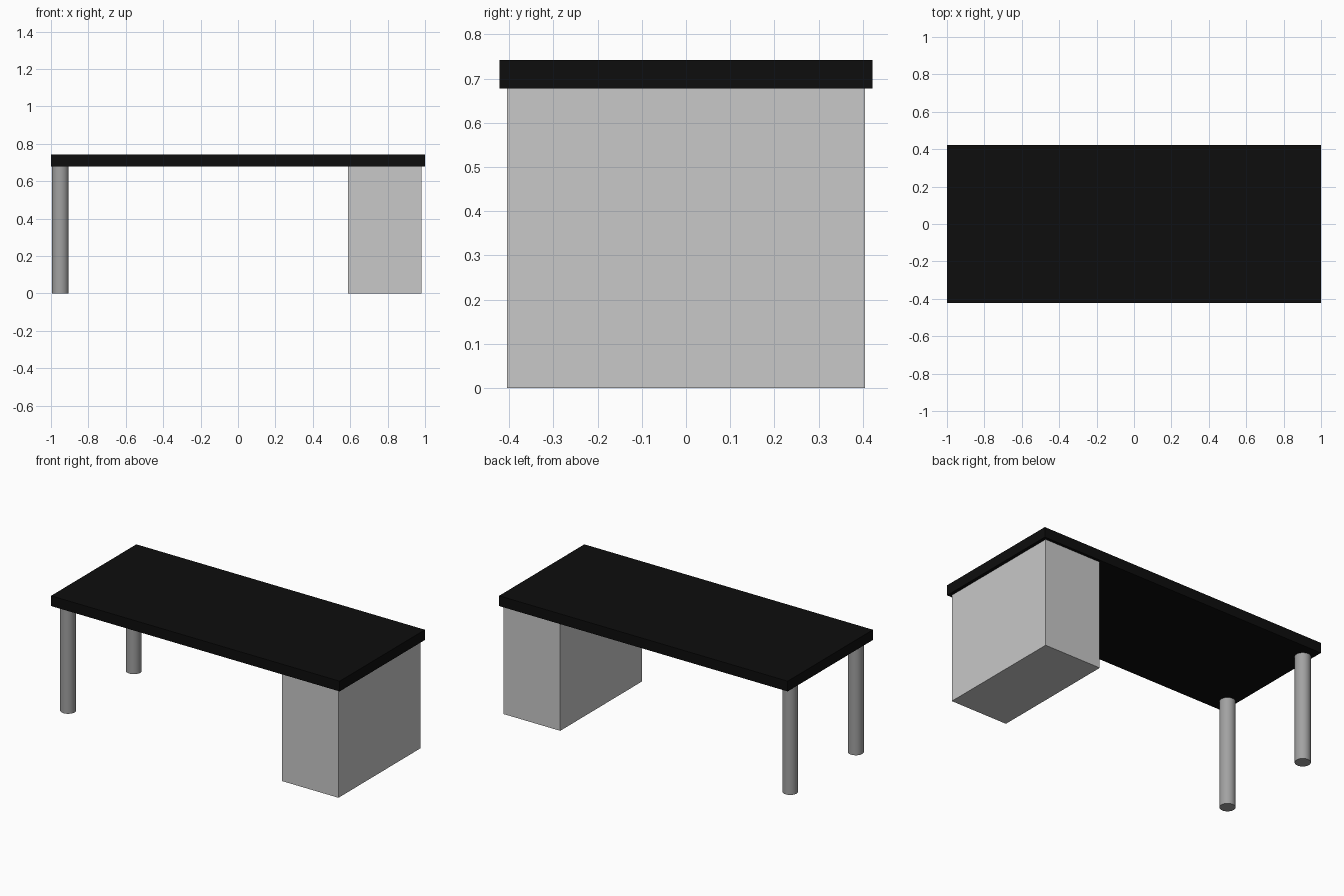
import bpy

if "Cube" in bpy.data.objects:
    bpy.data.objects.remove(bpy.data.objects["Cube"])


def make_material(name, r, g, b):
    m = bpy.data.materials.new(name)
    m.diffuse_color = (r, g, b, 1.0)
    m.use_nodes = True
    m.node_tree.nodes["Principled BSDF"].inputs["Base Color"].default_value = m.diffuse_color
    return m


black = make_material("black top", 0.004, 0.004, 0.004)
light_grey = make_material("light grey panel", 0.58, 0.58, 0.58)
mid_grey = make_material("mid grey metal", 0.36, 0.36, 0.36)


def box(name, lo, hi, mat):
    centre = [(a + b) / 2 for a, b in zip(lo, hi)]
    bpy.ops.mesh.primitive_cube_add(size=1, location=centre)
    ob = bpy.context.object
    ob.name = name
    ob.scale = [b - a for a, b in zip(lo, hi)]
    bpy.ops.object.transform_apply(location=False, rotation=False, scale=True)
    ob.data.materials.append(mat)
    return ob


UNDERSIDE = 0.678

# Desk top and the pedestal cabinet on the right
box("desk_top", (-1, -0.422, UNDERSIDE), (1, 0.422, 0.742), black)
box("pedestal_cabinet", (0.588, -0.405, 0), (0.98, 0.405, UNDERSIDE), light_grey)

# Two round legs on the left
for name, y in (("front_leg", -0.325), ("back_leg", 0.325)):
    bpy.ops.mesh.primitive_cylinder_add(
        vertices=32, radius=0.045, depth=UNDERSIDE,
        location=(-0.95, y, UNDERSIDE / 2))
    leg = bpy.context.object
    leg.name = name
    leg.data.materials.append(mid_grey)
    bpy.ops.object.shade_smooth_by_angle()
